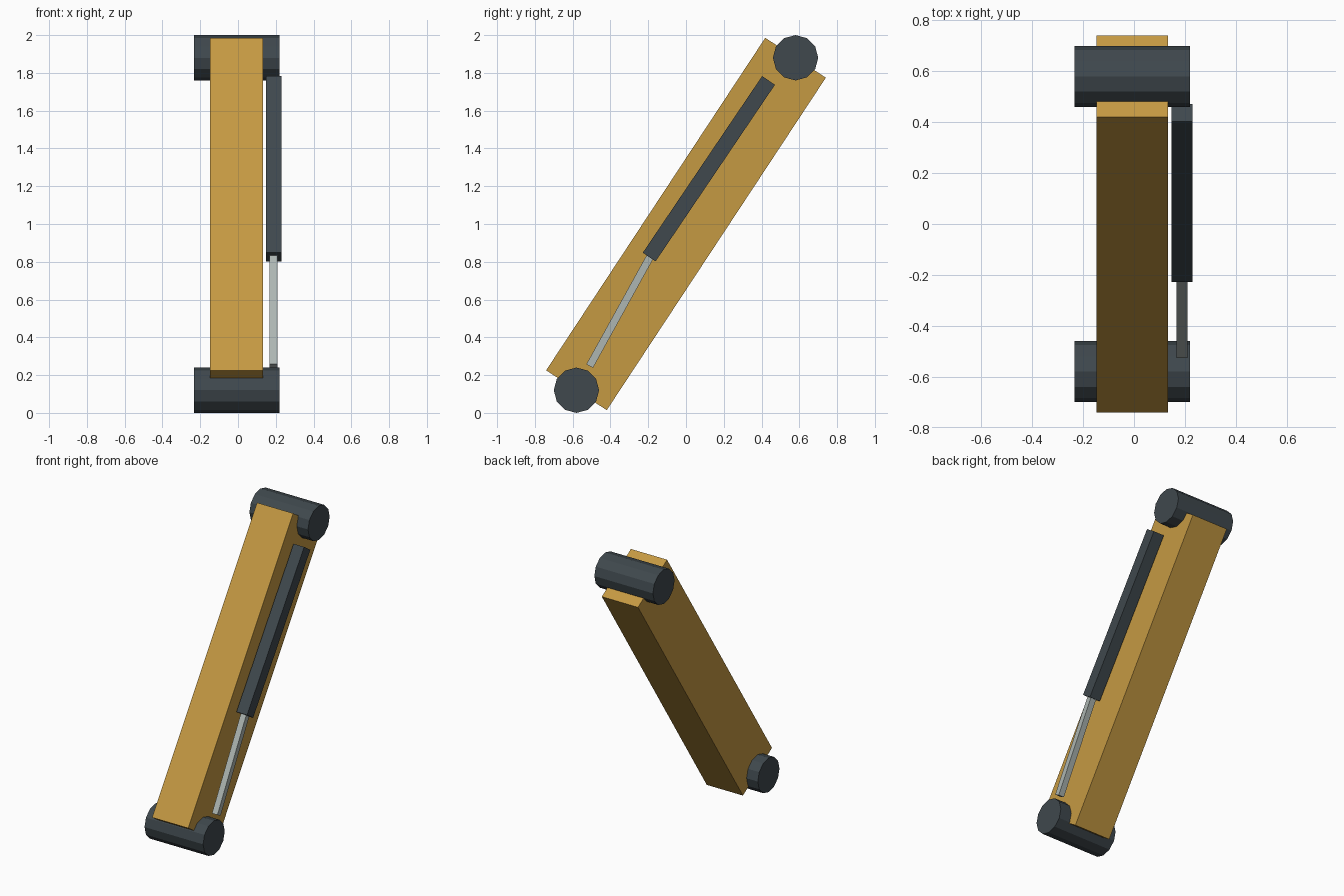
import bpy
from math import pi
from mathutils import Vector

default_cube = bpy.data.objects.get("Cube")
if default_cube:
    bpy.data.objects.remove(default_cube, do_unlink=True)


def material(name, rgb):
    mat = bpy.data.materials.new(name)
    mat.use_nodes = True
    color = (*rgb, 1)
    mat.diffuse_color = color
    mat.node_tree.nodes["Principled BSDF"].inputs["Base Color"].default_value = color
    return mat


def bar(name, start, end, width, depth, mat):
    """Square-ended bar between two points lying in one x plane."""
    start, end = Vector(start), Vector(end)
    axis = end - start
    bpy.ops.mesh.primitive_cube_add(size=1, location=(start + end) / 2)
    obj = bpy.context.object
    obj.name = name
    obj.scale = (width, depth, axis.length)
    obj.rotation_euler = Vector((0, 0, 1)).rotation_difference(axis).to_euler()
    obj.data.materials.append(mat)
    return obj


def axle(name, center, mat):
    """Twelve-sided pivot lying along x."""
    bpy.ops.mesh.primitive_cylinder_add(
        vertices=12, radius=0.12, depth=0.453,
        location=center, rotation=(0, pi / 2, 0))
    obj = bpy.context.object
    obj.name = name
    obj.data.materials.append(mat)
    return obj


orange = material("ochre paint", (0.56, 0.32, 0.055))
dark = material("dark steel", (0.05, 0.065, 0.075))
silver = material("pale steel", (0.42, 0.47, 0.45))

# Sloping arm with a pivot at each end
ARM_X = -0.007
lower, upper = (ARM_X, -0.58, 0.12), (ARM_X, 0.58, 1.88)
bar("arm_beam", lower, upper, 0.28, 0.384, orange)
axle("lower_pivot", lower, dark)
axle("upper_pivot", upper, dark)

# Hydraulic ram along the left side of the arm
RAM_X = 0.189
bar("ram_barrel", (RAM_X, -0.195, 0.825), (RAM_X, 0.437, 1.76), 0.082, 0.082, dark)
bar("ram_rod", (RAM_X, -0.51, 0.248), (RAM_X, -0.18, 0.845), 0.042, 0.04, silver)
